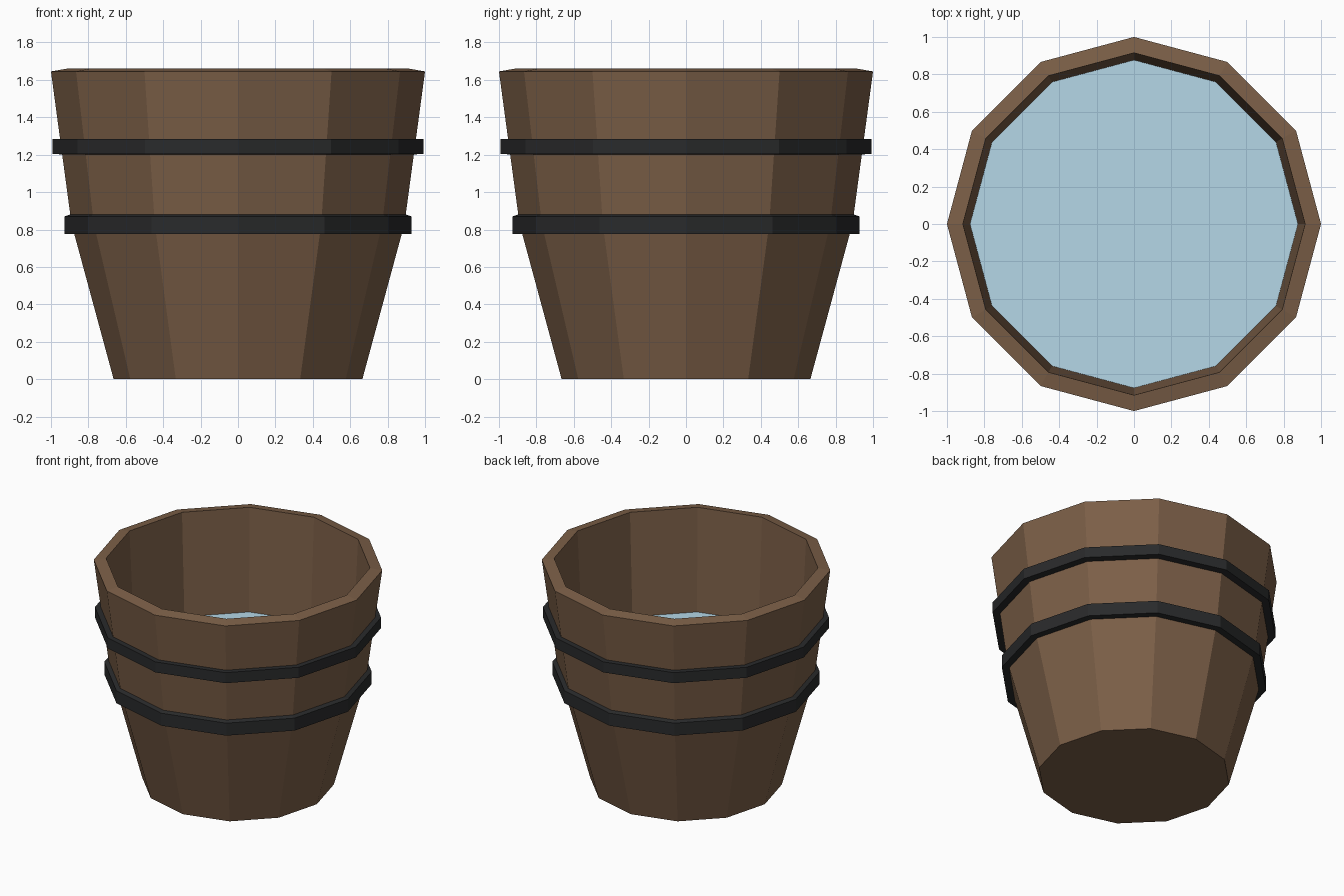
import bpy, bmesh
from math import cos, sin, pi

if "Cube" in bpy.data.objects:
    bpy.data.objects.remove(bpy.data.objects["Cube"])

SIDES = 12


def material(name, rgb):
    m = bpy.data.materials.new(name)
    m.diffuse_color = (*rgb, 1)
    m.use_nodes = True
    m.node_tree.nodes["Principled BSDF"].inputs["Base Color"].default_value = m.diffuse_color
    return m


def lathe(name, profile, mat, closed=False, caps=False):
    """Revolve (radius, z) points into a flat-faced twelve-sided part."""
    bm = bmesh.new()
    rings = [[bm.verts.new((r * cos(2 * pi * i / SIDES), r * sin(2 * pi * i / SIDES), z))
              for i in range(SIDES)] for r, z in profile]
    pairs = list(zip(rings, rings[1:]))
    if closed:
        pairs.append((rings[-1], rings[0]))
    for a, b in pairs:
        for i in range(SIDES):
            j = (i + 1) % SIDES
            bm.faces.new((a[i], a[j], b[j], b[i]))
    if caps:
        bm.faces.new(rings[0][::-1])
        if len(rings) > 1:
            bm.faces.new(rings[-1])
    bmesh.ops.recalc_face_normals(bm, faces=bm.faces)
    mesh = bpy.data.meshes.new(name)
    bm.to_mesh(mesh)
    bm.free()
    mesh.materials.append(mat)
    obj = bpy.data.objects.new(name, mesh)
    bpy.context.collection.objects.link(obj)
    return obj


wood = material("wood", (0.20, 0.115, 0.064))
iron = material("dark_iron", (0.022, 0.023, 0.024))
water_mat = material("water", (0.46, 0.68, 0.80))

# Wooden tub: outer wall, rim, inner wall and floor
lathe("bucket_body", [(0.665, 0), (0.89, 0.83), (1.0, 1.645),
                      (0.915, 1.66), (0.875, 0.85), (0.645, 0.05)], wood, caps=True)

# Iron hoops
lathe("lower_hoop", [(0.875, 0.775), (0.927, 0.775), (0.927, 0.87), (0.885, 0.885)],
      iron, closed=True)
lathe("upper_hoop", [(0.925, 1.20), (0.992, 1.205), (0.992, 1.285), (0.93, 1.285)],
      iron, closed=True)

# Water surface: a thin slab facing up
lathe("water_surface", [(0.874, 0.86), (0.878, 0.88)], water_mat, caps=True)
